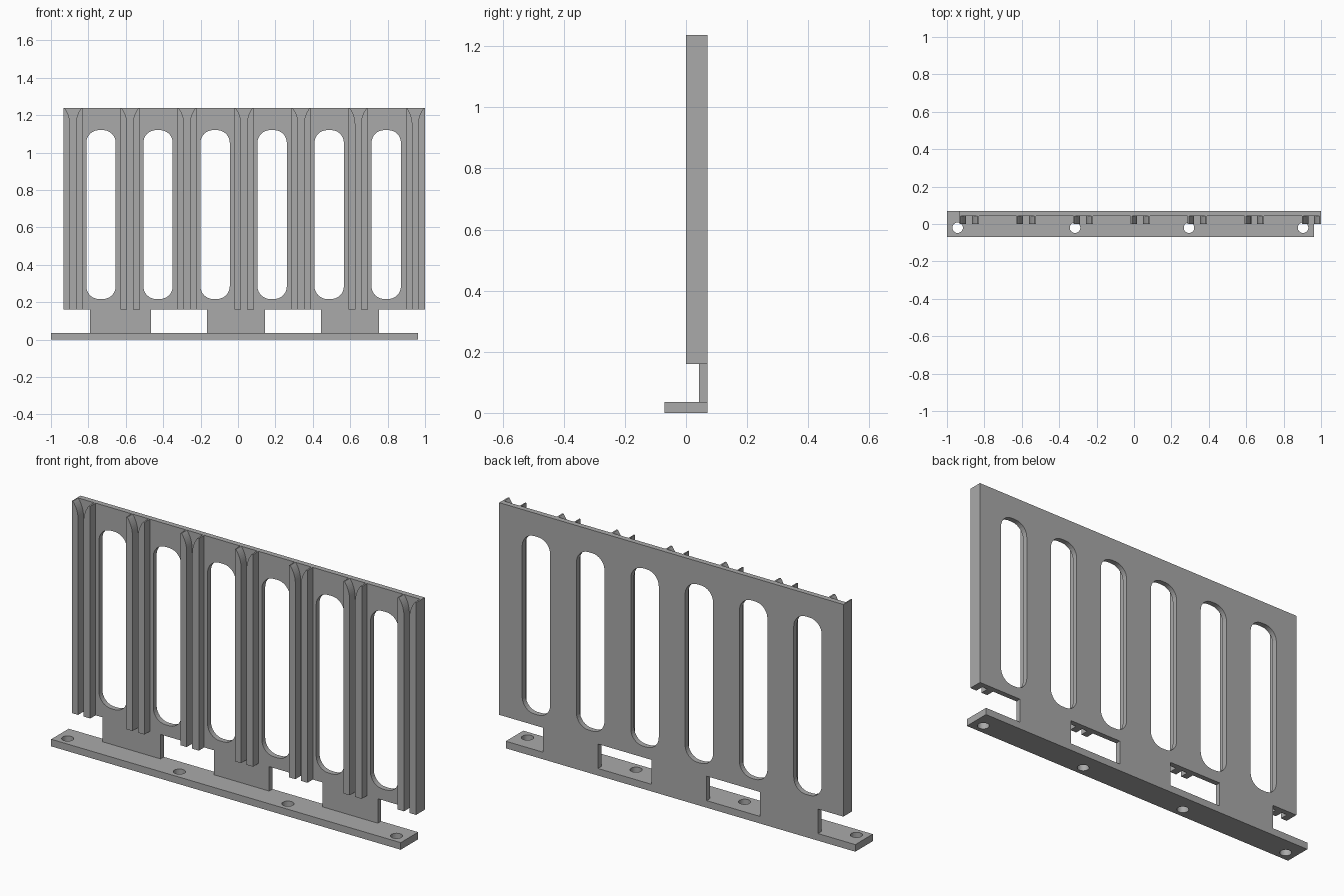
import bpy, bmesh, math
from mathutils import Vector

cube = bpy.data.objects.get("Cube")
if cube:
    bpy.data.objects.remove(cube, do_unlink=True)

grey = bpy.data.materials.new("plain_grey")
grey.use_nodes = True
colour = (0.4, 0.4, 0.4, 1)
grey.diffuse_color = colour
grey.node_tree.nodes["Principled BSDF"].inputs["Base Color"].default_value = colour


def sheet(name, loops, low, high, upright=True):
    """Fill outlines (with holes) and thicken them from low to high."""
    mid = (low + high) / 2
    bm = bmesh.new()
    for loop in loops:
        verts = [bm.verts.new((a, mid, b) if upright else (a, b, mid)) for a, b in loop]
        for i, v in enumerate(verts):
            bm.edges.new((verts[i - 1], v))
    normal = Vector((0, -1, 0)) if upright else Vector((0, 0, 1))
    bmesh.ops.triangle_fill(bm, edges=bm.edges[:], use_beauty=True, normal=normal)
    bmesh.ops.recalc_face_normals(bm, faces=bm.faces[:])
    mesh = bpy.data.meshes.new(name)
    bm.to_mesh(mesh)
    bm.free()
    mesh.materials.append(grey)
    obj = bpy.data.objects.new(name, mesh)
    bpy.context.collection.objects.link(obj)
    solid = obj.modifiers.new("thickness", "SOLIDIFY")
    solid.thickness = high - low
    solid.offset = 0
    return obj


def arc(cx, cy, r, start, sweep, steps):
    angles = [math.radians(start + sweep * i / steps) for i in range(steps + 1)]
    return [(cx + r * math.cos(t), cy + r * math.sin(t)) for t in angles]


def rounded_slot(x0, x1, z0, z1, r):
    return (arc(x1 - r, z1 - r, r, 0, 90, 8) + arc(x0 + r, z1 - r, r, 90, 90, 8)
            + arc(x0 + r, z0 + r, r, 180, 90, 8) + arc(x1 - r, z0 + r, r, 270, 90, 8))


LEFT, RIGHT, BOTTOM, TOP = -0.933, 1.0, 0.16, 1.237
BASE_TOP, BACK, PLATE_FRONT = 0.036, 0.07, 0.043
PITCH = 0.305

# Back panel with three feet and six rounded slots
outline = [(RIGHT, BOTTOM), (RIGHT, TOP), (LEFT, TOP), (LEFT, BOTTOM)]
for x0, x1 in ((-0.79, -0.465), (-0.165, 0.145), (0.445, 0.755)):
    outline += [(x0, BOTTOM), (x0, BASE_TOP), (x1, BASE_TOP), (x1, BOTTOM)]
slots = [rounded_slot(-0.811 + PITCH * i, -0.654 + PITCH * i, 0.217, 1.12, 0.068)
         for i in range(6)]
sheet("back_panel", [outline] + slots, PLATE_FRONT, BACK)

# Base strip with four screw holes
strip = [(-1, -0.07), (0.963, -0.07), (0.963, 0.07), (-1, 0.07)]
holes = [arc(x, -0.02, 0.028, 0, 360, 32)[:-1] for x in (-0.943, -0.315, 0.294, 0.904)]
sheet("base_strip", [strip] + holes, 0, BASE_TOP, upright=False)


# Paired guide ribs, with the groove between them flaring at the top
def rib(name, outer, inner):
    side = 1 if inner > outer else -1
    r, rise = 0.139, 0.085
    flare = []
    for i in range(9):
        dz = rise * i / 8
        flare.append((inner - side * (r - math.sqrt(r * r - dz * dz)), TOP - rise + dz))
    sheet(name, [[(outer, BOTTOM), (inner, BOTTOM)] + flare + [(outer, TOP)]],
          0, PLATE_FRONT)


for i in range(7):
    x = LEFT + PITCH * i
    rib(f"guide_rib_a_{i + 1}", x, x + 0.035)
    rib(f"guide_rib_b_{i + 1}", x + 0.103, x + 0.066)
